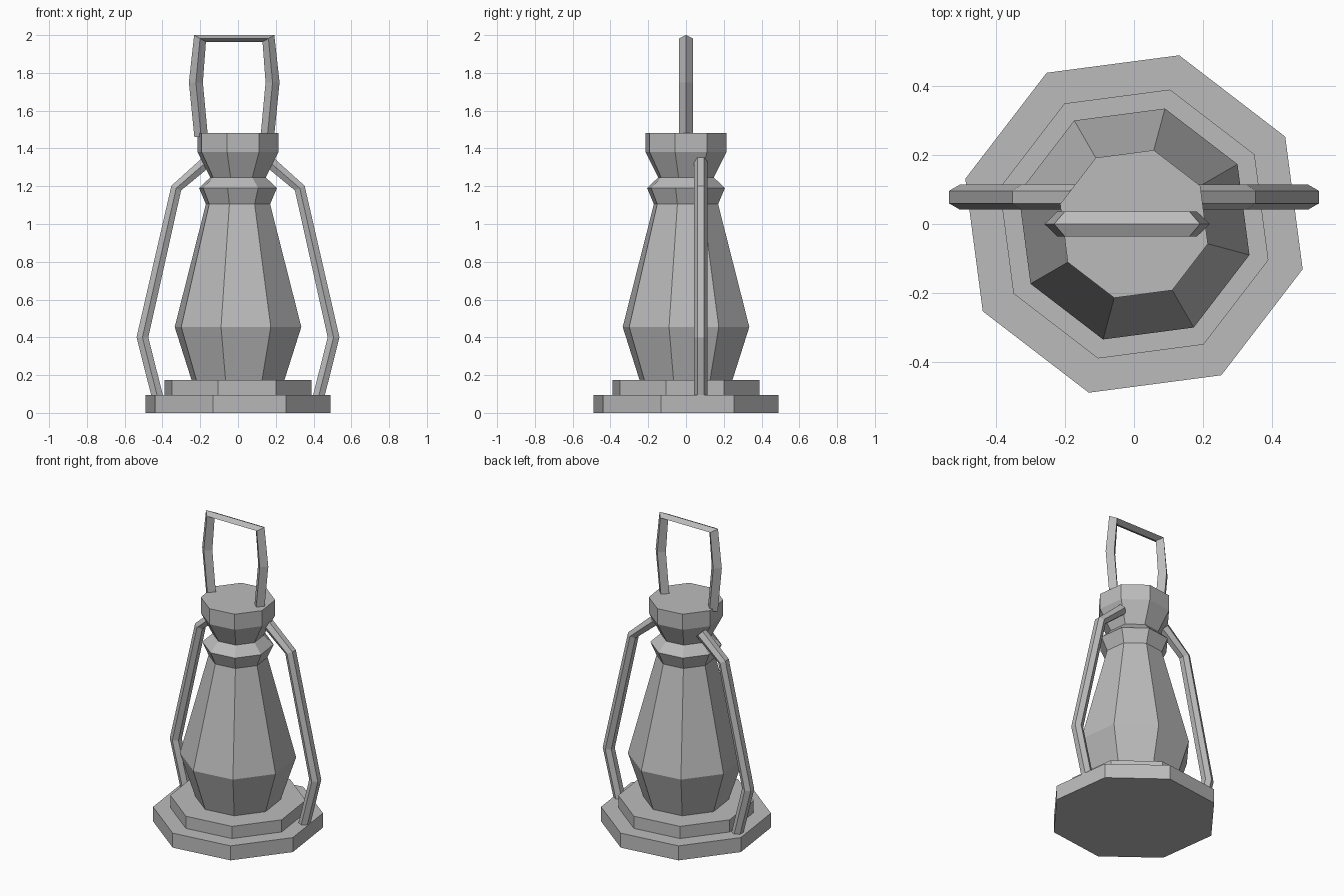
import bpy
import bmesh
from math import sin, cos, radians

cube = bpy.data.objects.get("Cube")
if cube:
    bpy.data.objects.remove(cube, do_unlink=True)

# Plain grey metal
grey = bpy.data.materials.new("grey_metal")
grey.use_nodes = True
COLOUR = (0.5, 0.5, 0.5, 1)
grey.diffuse_color = COLOUR
grey.node_tree.nodes["Principled BSDF"].inputs["Base Color"].default_value = COLOUR


def loft(name, rings):
    """Skin a list of vertex rings and cap both ends."""
    bm = bmesh.new()
    rows = [[bm.verts.new(p) for p in ring] for ring in rings]
    n = len(rows[0])
    for a, b in zip(rows, rows[1:]):
        for i in range(n):
            j = (i + 1) % n
            bm.faces.new((a[i], a[j], b[j], b[i]))
    bm.faces.new(rows[0][::-1])
    bm.faces.new(rows[-1])
    bmesh.ops.recalc_face_normals(bm, faces=bm.faces)
    mesh = bpy.data.meshes.new(name)
    bm.to_mesh(mesh)
    bm.free()
    mesh.materials.append(grey)
    obj = bpy.data.objects.new(name, mesh)
    bpy.context.collection.objects.link(obj)
    return obj


def turned(name, profile):
    """Eight-sided turned part from (radius, z) pairs."""
    angles = [radians(30 + 45 * i) for i in range(8)]
    return loft(name, [[(r * cos(a), r * sin(a), z) for a in angles]
                       for r, z in profile])


def rod(name, path, sides, phase, depth, y):
    """Rod in the xz plane from (x, z, half width, tilt) stations."""
    rings = []
    for x, z, half, tilt in path:
        t = radians(tilt)
        ring = []
        for i in range(sides):
            a = radians(phase + 360 * i / sides)
            u = half * cos(a)
            ring.append((x + u * cos(t), y + depth * sin(a), z + u * sin(t)))
        rings.append(ring)
    return loft(name, rings)


def mirrored(path, centre):
    return [(2 * centre - x, z, half, 180 - tilt) for x, z, half, tilt in path]


# Stepped base
turned("base_plate", [(0.507, 0), (0.507, 0.095)])
turned("base_step", [(0.404, 0.095), (0.404, 0.175)])

# Body, collar and cap
turned("lamp_body", [(0.255, 0.175), (0.347, 0.455), (0.176, 1.105)])
turned("collar", [(0.176, 1.105), (0.213, 1.19), (0.152, 1.247)])
turned("cap", [(0.152, 1.247), (0.222, 1.38), (0.222, 1.482)])

# Side rods, six-sided
side = [(0.429, 0.095, 0.036, 0), (0.506, 0.40, 0.036, 0),
        (0.327, 1.19, 0.033, 25), (0.165, 1.33, 0.036, 46)]
rod("left_side_rod", side, 6, 30, 0.036, 0.078)
rod("right_side_rod", mirrored(side, 0), 6, 30, 0.036, 0.078)

# Carrying handle, four-sided
HANDLE_X = -0.02
leg = [(0.155, 1.46, 0.036, 0), (0.183, 1.75, 0.037, 0),
       (0.161, 1.982, 0.036, 30)]
rod("handle", leg + mirrored(leg, HANDLE_X)[::-1], 4, 0, 0.036, 0)
